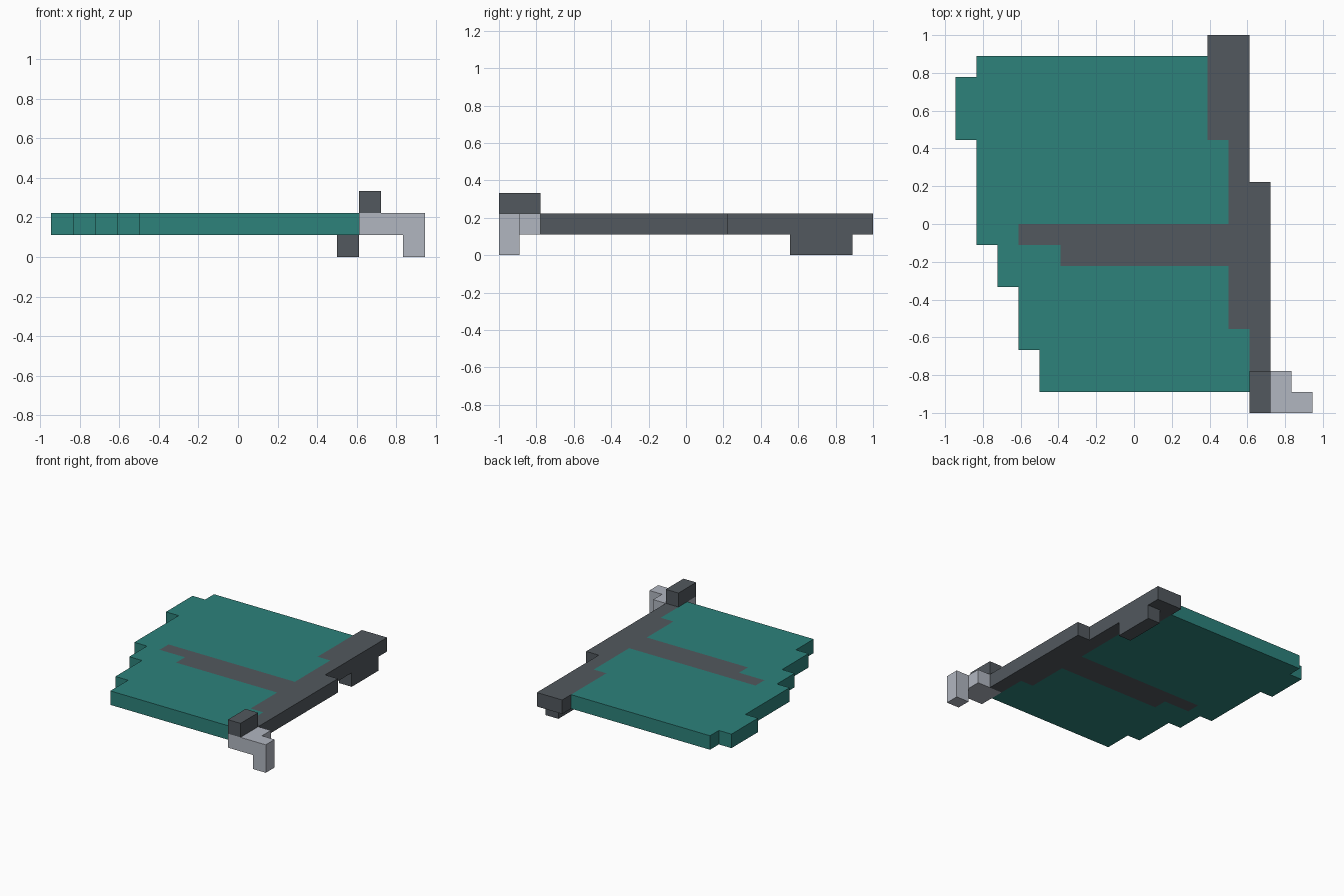
import bpy
import bmesh
from mathutils import Vector

cube = bpy.data.objects.get("Cube")
if cube:
    bpy.data.objects.remove(cube, do_unlink=True)

UNIT = 1 / 9                      # edge length of one block
ORIGIN = Vector((-8.5, -9, 0))    # grid corner, in blocks
DIRECTIONS = [Vector(d) for d in
              ((1, 0, 0), (-1, 0, 0), (0, 1, 0), (0, -1, 0), (0, 0, 1), (0, 0, -1))]


def make_material(name, color):
    mat = bpy.data.materials.new(name)
    mat.use_nodes = True
    mat.diffuse_color = (*color, 1)
    mat.node_tree.nodes["Principled BSDF"].inputs["Base Color"].default_value = (*color, 1)
    return mat


teal = make_material("teal membrane", (0.026, 0.223, 0.198))
slate = make_material("slate bone", (0.084, 0.098, 0.112))
pale = make_material("pale grey claw", (0.44, 0.468, 0.527))


def cells(*boxes):
    """Blocks filled by boxes given as x, y and z ranges."""
    return {(x, y, z) for x0, x1, y0, y1, z0, z1 in boxes
            for x in range(x0, x1) for y in range(y0, y1) for z in range(z0, z1)}


def layer(*rects):
    """Blocks of the flat wing layer from x and y ranges."""
    return cells(*[(*r, 1, 2) for r in rects])


# Leading-edge bone, stepped along its length, with the finger strut
bones = layer((12, 14, 13, 18), (13, 14, 11, 13), (13, 15, 4, 11),
              (14, 15, 2, 4), (3, 13, 8, 9), (5, 13, 7, 8))
# Pad under the thick end of the bone
pad = cells((13, 14, 14, 17, 0, 1))
# Raised knuckle over the hooked claw
knuckle = cells((14, 15, 0, 2, 2, 3))
claw = cells((14, 16, 0, 2, 1, 2), (16, 17, 0, 1, 0, 2))
# Membrane with a stepped trailing edge, filling around the bones
membrane = layer((0, 1, 13, 16), (1, 13, 8, 17), (2, 13, 6, 8),
                 (3, 14, 3, 6), (4, 14, 1, 3)) - bones

parts = [("wing_membrane", membrane, teal), ("wing_bones", bones, slate),
         ("bone_pad", pad, slate), ("knuckle", knuckle, slate), ("claw", claw, pale)]
filled = set().union(*[part[1] for part in parts])


def build(name, blocks, mat):
    """Skin the exposed sides of the blocks and merge them into flat faces."""
    bm = bmesh.new()
    for block in sorted(blocks):
        for d in DIRECTIONS:
            corner = Vector(block)
            if tuple(int(c) for c in corner + d) in filled:
                continue
            a = Vector((abs(d.y) + abs(d.z), abs(d.x), 0)) / 2
            b = d.cross(a)
            mid = corner + Vector((0.5, 0.5, 0.5)) + d / 2 + ORIGIN
            loop = (mid - a - b, mid + a - b, mid + a + b, mid - a + b)
            bm.faces.new([bm.verts.new(p * UNIT) for p in loop])
    bmesh.ops.remove_doubles(bm, verts=bm.verts, dist=0.001)
    bmesh.ops.dissolve_limit(bm, angle_limit=0.01, verts=bm.verts, edges=bm.edges)
    mesh = bpy.data.meshes.new(name)
    bm.to_mesh(mesh)
    bm.free()
    mesh.materials.append(mat)
    bpy.context.collection.objects.link(bpy.data.objects.new(name, mesh))


for part in parts:
    build(*part)
